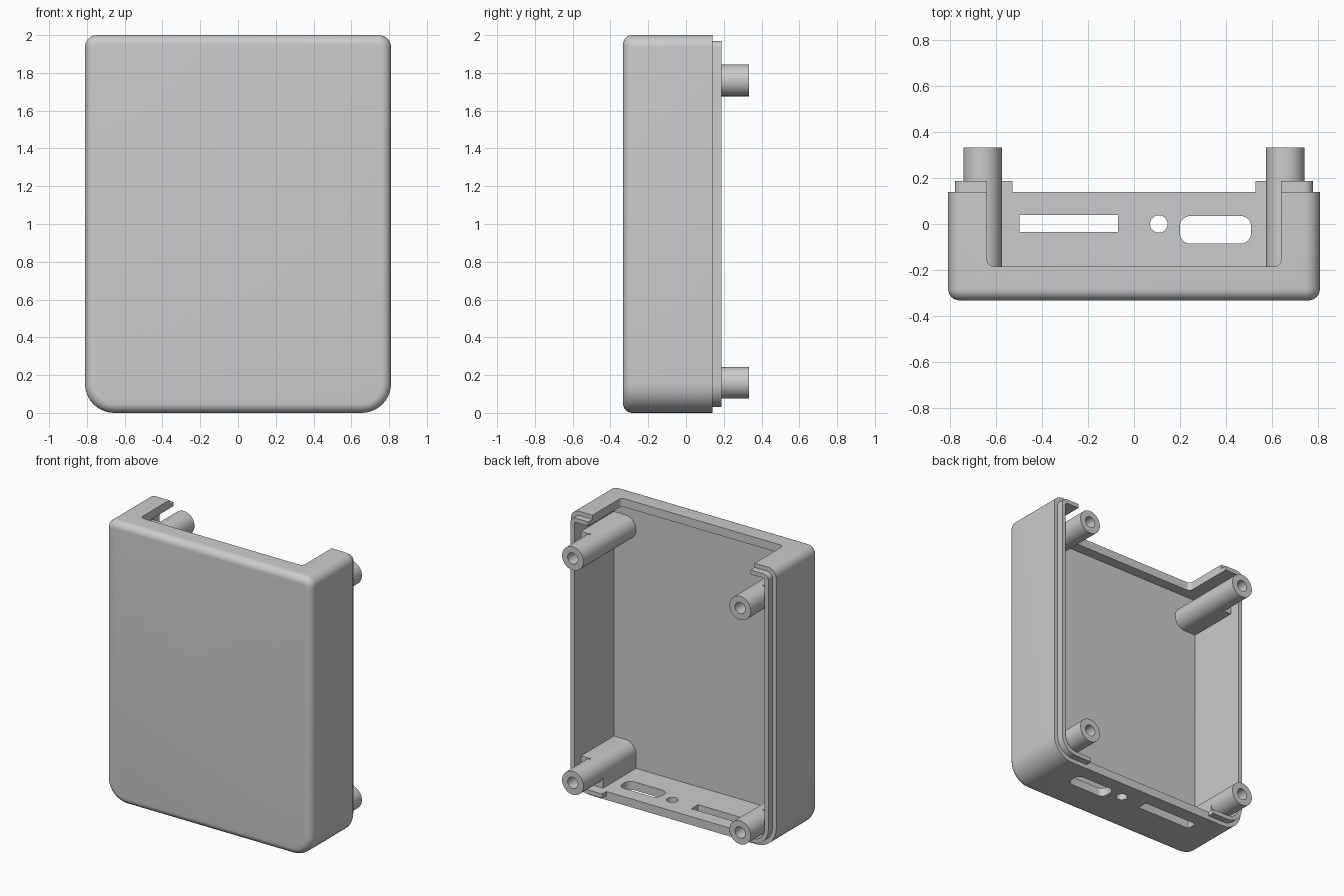
import bpy
import bmesh
from math import cos, sin, pi, radians
from mathutils import Matrix

cube = bpy.data.objects.get("Cube")
if cube:
    bpy.data.objects.remove(cube, do_unlink=True)

# Single plastic colour
plastic = bpy.data.materials.new("grey plastic")
plastic.use_nodes = True
GREY = (0.6, 0.6, 0.6, 1)
plastic.diffuse_color = GREY
plastic.node_tree.nodes["Principled BSDF"].inputs["Base Color"].default_value = GREY


def add_object(name, bm):
    bmesh.ops.recalc_face_normals(bm, faces=bm.faces)
    mesh = bpy.data.meshes.new(name)
    bm.to_mesh(mesh)
    bm.free()
    mesh.materials.append(plastic)
    obj = bpy.data.objects.new(name, mesh)
    bpy.context.collection.objects.link(obj)
    return obj


def rounded_outline(x0, x1, v0, v1, r_low, r_high, steps=10):
    """Rectangle with separate lower and upper corner radii."""
    corners = [(x1, v0, -1, 1, r_low, -pi / 2), (x1, v1, -1, -1, r_high, 0),
               (x0, v1, 1, -1, r_high, pi / 2), (x0, v0, 1, 1, r_low, pi)]
    pts = []
    for x, v, sx, sv, r, start in corners:
        for i in range(steps + 1):
            a = start + pi / 2 * i / steps
            pts.append((x + sx * r + r * cos(a), v + sv * r + r * sin(a)))
    return pts


def loft(name, rings):
    """Skin matching rings of 3D points and cap both ends."""
    bm = bmesh.new()
    loops = [[bm.verts.new(p) for p in ring] for ring in rings]
    n = len(loops[0])
    for a, b in zip(loops, loops[1:]):
        for i in range(n):
            j = (i + 1) % n
            bm.faces.new((a[i], a[j], b[j], b[i]))
    bm.faces.new(loops[0])
    bm.faces.new(loops[-1])
    return add_object(name, bm)


def tray(name, half, z0, z1, r_low, r_high, layers):
    """Rounded block along y; layers hold (y, inset)."""
    rings = []
    for y, d in layers:
        outline = rounded_outline(-half + d, half - d, z0 + d, z1 - d, r_low - d, r_high - d)
        rings.append([(x, y, z) for x, z in outline])
    return loft(name, rings)


def upright(name, x0, x1, y0, y1, r, z0, z1):
    """Rounded block along z."""
    outline = rounded_outline(x0, x1, y0, y1, r, r)
    return loft(name, [[(x, y, z) for x, y in outline] for z in (z0, z1)])


def box(name, x0, x1, y0, y1, z0, z1):
    bm = bmesh.new()
    place = Matrix.Translation(((x0 + x1) / 2, (y0 + y1) / 2, (z0 + z1) / 2))
    size = Matrix.Diagonal((abs(x1 - x0), y1 - y0, z1 - z0, 1))
    bmesh.ops.create_cube(bm, size=1, matrix=place @ size)
    return add_object(name, bm)


def rod(name, x, z, r, y0, y1):
    bm = bmesh.new()
    place = Matrix.Translation((x, (y0 + y1) / 2, z)) @ Matrix.Rotation(pi / 2, 4, "X")
    bmesh.ops.create_cone(bm, cap_ends=True, segments=48, radius1=r, radius2=r,
                          depth=y1 - y0, matrix=place)
    return add_object(name, bm)


def combine(target, tool, operation):
    """Apply one boolean and discard its tool."""
    tool.hide_render = True
    mod = target.modifiers.new("join", "BOOLEAN")
    mod.operation = operation
    mod.solver = "EXACT"
    mod.object = tool
    bpy.context.view_layer.update()
    result = bpy.data.meshes.new_from_object(
        target.evaluated_get(bpy.context.evaluated_depsgraph_get()))
    target.modifiers.clear()
    target.data = result
    bpy.data.objects.remove(tool, do_unlink=True)


def finish(obj):
    obj.data.shade_smooth()
    obj.data.set_sharp_from_angle(angle=radians(30))


# Outer shell with a rounded front edge
FRONT, RIM, LIP, FLOOR, FILLET = -0.333, 0.14, 0.187, -0.26, 0.05
layers = []
for i in range(9):
    a = pi / 2 * i / 8
    layers.append((FRONT + FILLET * (1 - sin(a)), FILLET * (1 - cos(a))))
layers = layers[::-1] + [(RIM, 0)]
shell = tray("case_shell", 0.81, 0, 2, 0.155, 0.065, layers)

# Stepped mating lip
combine(shell, tray("lip", 0.78, 0.03, 1.97, 0.125, 0.04, [(0, 0), (LIP, 0)]), "UNION")

# Hollow interior
combine(shell, tray("cavity", 0.75, 0.06, 1.94, 0.095, 0.015,
                    [(FLOOR, 0), (0.3, 0)]), "DIFFERENCE")

# Open notch in the top wall and lip gap at the bottom
combine(shell, upright("notch", -0.64, 0.64, -0.185, 0.5, 0.03, 1.9, 2.1), "DIFFERENCE")
combine(shell, box("lip_gap", -0.53, 0.53, RIM, 0.3, -0.1, 0.2), "DIFFERENCE")

# Connector openings in the bottom wall
ports = [(-0.5, -0.07, -0.035, 0.04, 0.001),
         (0.07, 0.146, -0.038, 0.038, 0.0379),
         (0.2, 0.51, -0.085, 0.035, 0.045)]
for x0, x1, y0, y1, r in ports:
    combine(shell, upright("port", x0, x1, y0, y1, r, -0.1, 0.2), "DIFFERENCE")
finish(shell)

# Screw posts tied to the nearest walls
POST_R = 0.084
for side, side_name in ((-1, "right"), (1, "left")):
    for z, level in ((0.16, "lower"), (1.76, "upper")):
        x = side * 0.66
        post = rod(f"{level}_{side_name}_screw_post", x, z, POST_R, FLOOR - 0.02, 0.333)
        web = box("web", x, side * 0.77, FLOOR - 0.02, 0.11, z - POST_R, z + POST_R)
        combine(post, web, "UNION")
        if level == "lower":
            foot = box("foot", x - POST_R, x + POST_R, FLOOR - 0.02, 0.11, 0.04, z)
            combine(post, foot, "UNION")
            # Trim to the rounded corner of the shell
            trim = tray("trim", 0.78, 0.03, 1.97, 0.125, 0.04, [(-0.3, 0), (0.5, 0)])
            combine(post, trim, "INTERSECT")
        combine(post, rod("bore", x, z, 0.04, -0.15, 0.5), "DIFFERENCE")
        finish(post)
